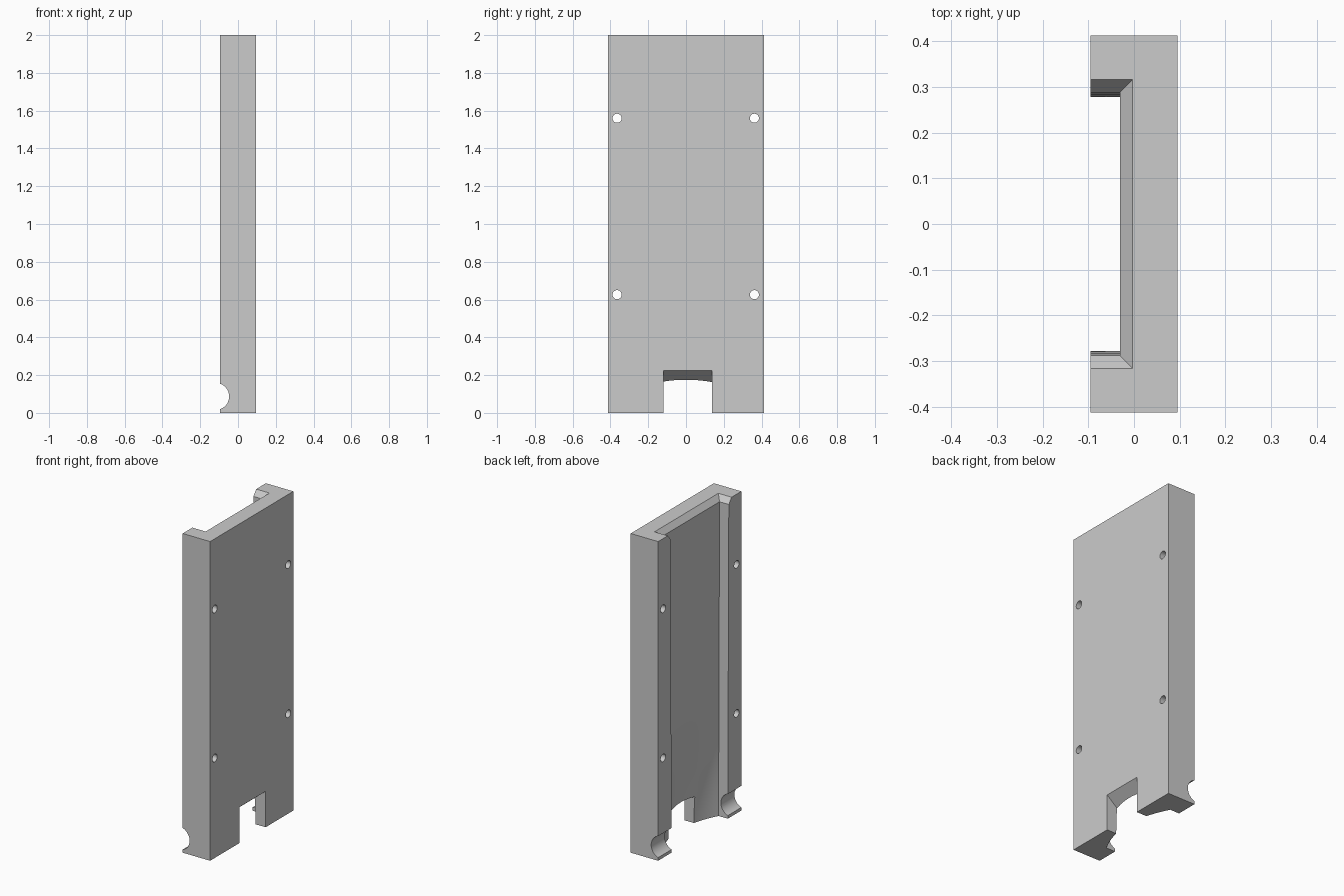
import bpy, bmesh, math
from mathutils import Matrix

default = bpy.data.objects.get("Cube")
if default:
    bpy.data.objects.remove(default, do_unlink=True)

HX, HY, H = 0.095, 0.412, 2.0

grey = bpy.data.materials.new("plain grey")
grey.use_nodes = True
grey.diffuse_color = (0.6, 0.6, 0.6, 1)
grey.node_tree.nodes["Principled BSDF"].inputs["Base Color"].default_value = (0.6, 0.6, 0.6, 1)


def finish(name, bm):
    bmesh.ops.recalc_face_normals(bm, faces=bm.faces)
    mesh = bpy.data.meshes.new(name)
    bm.to_mesh(mesh)
    bm.free()
    mesh.materials.append(grey)
    ob = bpy.data.objects.new(name, mesh)
    bpy.context.scene.collection.objects.link(ob)
    return ob


def loft(name, rings):
    """Closed solid skinned through rings of equal point count."""
    bm = bmesh.new()
    rows = [[bm.verts.new(p) for p in ring] for ring in rings]
    n = len(rows[0])
    for a, b in zip(rows, rows[1:]):
        for i in range(n):
            j = (i + 1) % n
            bm.faces.new((a[i], a[j], b[j], b[i]))
    bm.faces.new(rows[0])
    bm.faces.new(rows[-1])
    return finish(name, bm)


def cylinder(name, radius, length, axis, centre, sides=32):
    bm = bmesh.new()
    turn = Matrix.Rotation(math.pi / 2, 4, axis)
    bmesh.ops.create_cone(bm, cap_ends=True, segments=sides, radius1=radius,
                          radius2=radius, depth=length,
                          matrix=Matrix.Translation(centre) @ turn)
    return finish(name, bm)


def section(z, half, edge_x, bulge, steps=20):
    """Channel outline at height z, with a floor bowed by bulge."""
    pts = [(-0.2, -half, z)]
    for i in range(steps + 1):
        t = 2 * i / steps - 1
        pts.append((edge_x + bulge * (1 - t * t), half * t, z))
    return pts + [(-0.2, half, z)]


# Solid backing block
bm = bmesh.new()
bmesh.ops.create_cube(bm, size=1, matrix=Matrix.Translation((0, 0, H / 2))
                      @ Matrix.Diagonal((2 * HX, 2 * HY, H, 1)))
holder = finish("holder_body", bm)

# Channel: flat floor above, rounded floor below, flared mouth on top
rings = []
for k in range(-1, 15):
    z = 0.06 * k
    t = min(max(1 - z / 0.84, 0), 1)
    rings.append(section(z, 0.278 + 0.005 * z, -0.031, 0.074 * t * t * (3 - 2 * t)))
rings.append(section(1.965, 0.288, -0.031, 0))
rings.append(section(2.0, 0.316, -0.003, 0))
rings.append(section(2.02, 0.332, 0.013, 0))
cutters = [loft("channel_cutter", rings)]

# Bottom opening with a sloped roof
profile = [(0.2, -0.1), (0.2, 0.225), (HX, 0.225), (-0.15, 0.024), (-0.15, -0.1)]
cutters.append(loft("opening_cutter", [[(x, y, z) for x, z in profile]
                                       for y in (-0.12, 0.138)]))

# Round groove across the feet
cutters.append(cylinder("groove_cutter", 0.0715, 1.2, 'X', (-0.1185, 0, 0.087), 48))

# Screw holes
for y in (-0.365, 0.362):
    for z in (0.626, 1.56):
        cutters.append(cylinder("screw_hole_cutter", 0.024, 0.6, 'Y', (0, y, z)))

for c in cutters:
    c.hide_render = True
    mod = holder.modifiers.new(c.name, 'BOOLEAN')
    mod.operation = 'DIFFERENCE'
    mod.solver = 'EXACT'
    mod.object = c

# Bake the cuts and drop the cutters
bpy.context.view_layer.update()
graph = bpy.context.evaluated_depsgraph_get()
mesh = bpy.data.meshes.new_from_object(holder.evaluated_get(graph))
holder.modifiers.clear()
holder.data = mesh
for c in cutters:
    bpy.data.objects.remove(c, do_unlink=True)

for ob in bpy.context.selected_objects:
    ob.select_set(False)
holder.select_set(True)
bpy.context.view_layer.objects.active = holder
bpy.ops.object.shade_smooth_by_angle(angle=math.radians(25))
